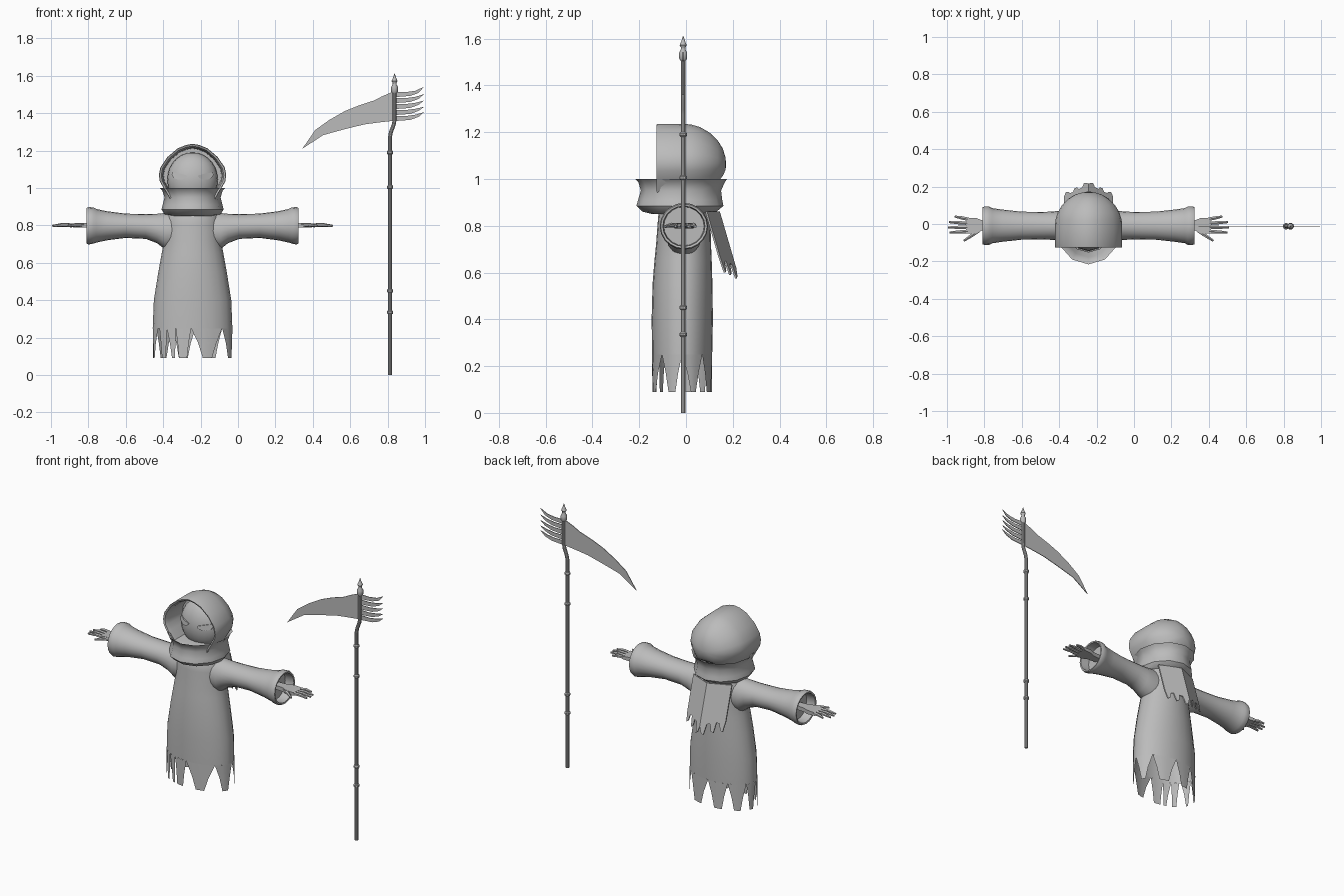
import bpy, bmesh, math
from mathutils import Vector

if "Cube" in bpy.data.objects:
    bpy.data.objects.remove(bpy.data.objects["Cube"])

CX = -0.243          # centre line of the figure
PY = -0.012          # depth of the pole
grey = bpy.data.materials.new("grey")
grey.diffuse_color = (0.5, 0.5, 0.5, 1)
grey.use_nodes = True
grey.node_tree.nodes["Principled BSDF"].inputs["Base Color"].default_value = grey.diffuse_color


def finish(name, bm, angle=35):
    bmesh.ops.recalc_face_normals(bm, faces=bm.faces)
    me = bpy.data.meshes.new(name)
    bm.to_mesh(me)
    bm.free()
    ob = bpy.data.objects.new(name, me)
    me.materials.append(grey)
    bpy.context.collection.objects.link(ob)
    bpy.ops.object.select_all(action='DESELECT')
    ob.select_set(True)
    bpy.context.view_layer.objects.active = ob
    bpy.ops.object.shade_smooth_by_angle(angle=math.radians(angle))
    return ob


def loft(bm, rings, cap_start=False, cap_end=False):
    """Skin closed rings of equal length."""
    vs = [[bm.verts.new(p) for p in r] for r in rings]
    n = len(vs[0])
    for a, b in zip(vs, vs[1:]):
        for i in range(n):
            j = (i + 1) % n
            bm.faces.new((a[i], a[j], b[j], b[i]))
    if cap_start:
        bm.faces.new(vs[0])
    if cap_end:
        bm.faces.new(vs[-1])


def oval(z, rx, ylo, yhi, n):
    """Horizontal oval ring with a vertex at the front."""
    return [(CX - rx * math.cos(t), (ylo + yhi) / 2 - (yhi - ylo) / 2 * math.sin(t), z)
            for t in (2 * math.pi * i / n for i in range(n))]


def tube(bm, pts, radii, n=8):
    """Round bar through points, each ring square to its path."""
    pts = [Vector(p) for p in pts]
    rings = []
    for i, (p, r) in enumerate(zip(pts, radii)):
        d = (pts[min(i + 1, len(pts) - 1)] - pts[max(i - 1, 0)]).normalized()
        u = d.cross(Vector((0, 1, 0)) if abs(d.y) < 0.8 else Vector((0, 0, 1))).normalized()
        v = d.cross(u)
        rings.append([p + r * (u * math.cos(t) + v * math.sin(t))
                      for t in (2 * math.pi * k / n for k in range(n))])
    loft(bm, rings, True, True)


def plate(bm, outline, back):
    """Outline of 3D points, thickened by the vector back."""
    loft(bm, [outline, [Vector(p) + Vector(back) for p in outline]], True, True)


# robe body, open at hem and neck
bm = bmesh.new()
loft(bm, [oval(*r, 24) for r in (
    (.25, .213, -.145, .112), (.40, .207, -.147, .115), (.55, .183, -.143, .113),
    (.65, .165, -.135, .11), (.72, .152, -.128, .107), (.80, .15, -.122, .105),
    (.85, .14, -.118, .10), (.88, .12, -.10, .09))])
finish("robe", bm)

# torn hem strips: start and end angle, tip angles
bm = bmesh.new()
for a0, a1, t0, t1 in ((4, 30, 13, 18), (34, 50, 40, 48), (50, 65, 59, 64),
                       (65, 88, 70, 82), (88, 138, 105, 119), (138, 180, 153, 167),
                       (180, 222, 197, 207), (222, 266, 235, 252), (266, 300, 277, 290),
                       (300, 335, 311, 323), (335, 364, 343, 353)):
    prev = None
    for k, z in ((0, .25), (.6, .17), (1, .09)):
        row = []
        for m in range(4):
            t = math.radians((a0 + (a1 - a0) * m / 3) * (1 - k) + (t0 + (t1 - t0) * m / 3) * k)
            row.append(bm.verts.new((CX - .213 * math.cos(t), -.0165 - .1285 * math.sin(t), z)))
        if prev:
            for m in range(3):
                bm.faces.new((prev[m], prev[m + 1], row[m + 1], row[m]))
        prev = row
finish("torn_hem", bm)

# sleeves with turned-in cuffs, and hands
SLEEVE = ((.06, .67, .868, .075), (.15, .674, .866, .08), (.19, .705, .862, .076),
          (.25, .728, .86, .073), (.36, .733, .863, .075), (.46, .72, .876, .086),
          (.515, .708, .888, .094), (.53, .703, .896, .102), (.555, .698, .898, .103),
          (.567, .703, .893, .099), (.565, .712, .884, .09), (.51, .715, .881, .086))
for side, s in (("left", -1), ("right", 1)):
    bm = bmesh.new()
    loft(bm, [[(CX + s * d, -.009 + ry * math.cos(t), (lo + hi) / 2 + (hi - lo) / 2 * math.sin(t))
               for t in (2 * math.pi * i / 20 for i in range(20))]
              for d, lo, hi, ry in SLEEVE], False, True)
    finish(side + "_sleeve", bm)

    bm = bmesh.new()
    loft(bm, [[(CX + s * d, y, z) for y, z in ((y0, .80 - h), (y1, .80 - h), (y1, .80 + h), (y0, .80 + h))]
              for d, y0, y1, h in ((.505, -.03, .015, .012), (.57, -.035, .02, .012),
                                   (.60, -.05, .032, .012), (.655, -.05, .034, .009))], True, True)
    for a, b in (((.645, .026), (.715, .04)), ((.645, .004), (.745, .01)),
                 ((.645, -.018), (.75, -.018)), ((.645, -.04), (.742, -.045)),
                 ((.585, -.035), (.667, -.09))):
        mid = ((a[0] + b[0]) / 2, (a[1] + b[1]) / 2)
        tube(bm, [(CX + s * d, y, z) for (d, y), z in ((a, .80), (mid, .803), (b, .797))],
             (.0105, .01, .006), 6)
    finish(side + "_hand", bm)

# cowl collar
bm = bmesh.new()
loft(bm, [oval(*r, 12) for r in (
    (.88, .12, -.14, .10), (.85, .11, -.145, .095), (.86, .15, -.185, .13),
    (.885, .166, -.212, .16), (.91, .16, -.205, .155), (.95, .15, -.193, .15),
    (.985, .161, -.203, .165), (1.0, .175, -.216, .176), (.993, .163, -.203, .163),
    (.95, .138, -.178, .138), (.88, .125, -.15, .115))])
finish("collar", bm, 40)

# hood: pointed arch swept back to a rounded rear, hollow at the front
HALF = [(.12, .94), (.155, 1.0), (.175, 1.035), (.18, 1.07), (.172, 1.11),
        (.135, 1.165), (.08, 1.212), (.035, 1.23)]
ARCH = HALF + [(0, 1.236)] + [(-x, z) for x, z in reversed(HALF)]


def arch(y, k):
    return [(CX + x * k, y, 1.06 + (z - 1.06) * k) for x, z in ARCH]


bm = bmesh.new()
loft(bm, [arch(*p) for p in (
    (.03, .86), (-.10, .88), (-.122, .93), (-.126, .985), (-.12, 1), (-.03, 1), (.02, .985),
    (.06, .92), (.10, .79), (.135, .60), (.157, .40), (.168, .2), (.171, .05))], True, True)
finish("hood", bm, 40)

# face inside the hood
FX, FY, FZ, FC = .135, .10, .145, (CX, .01, 1.045)
bm = bmesh.new()
bmesh.ops.create_uvsphere(bm, u_segments=24, v_segments=14, radius=1)
bmesh.ops.scale(bm, vec=(FX, FY, FZ), verts=bm.verts)
bmesh.ops.translate(bm, vec=FC, verts=bm.verts)
finish("face", bm)

# scowling eyes laid on the face
for side, s in (("left", -1), ("right", 1)):
    bm = bmesh.new()
    out = []
    for d, z in ((.028, 1.066), (.07, 1.078), (.108, 1.084), (.112, 1.07), (.102, 1.054),
                 (.08, 1.045), (.055, 1.046), (.036, 1.054)):
        k = max(0, 1 - (d / FX) ** 2 - ((z - FC[2]) / FZ) ** 2)
        out.append((CX + s * d, FC[1] - FY * math.sqrt(k) - .007, z))
    plate(bm, out, (0, .009, 0))
    finish(side + "_eye", bm)

# ragged back cape: two panels meeting at a raised fold
for side, s in (("left", -1), ("right", 1)):
    bm = bmesh.new()
    edge = [(0, .86), (0, .62), (.012, .585), (.025, .575), (.034, .635), (.052, .64), (.06, .60),
            (.075, .59), (.083, .65), (.10, .645), (.108, .61), (.122, .60), (.13, .66), (.13, .86)]
    out = [(CX + s * d, .145 + .07 * (.86 - z) / .24 - .055 * d / .13, z) for d, z in edge]
    plate(bm, out, (0, -.008, 0))
    finish(side + "_cape_panel", bm, 20)

# pole with a crook near the top
bm = bmesh.new()
tube(bm, [(.813, PY, 0), (.813, PY, 1.275), (.818, PY, 1.30), (.833, PY, 1.34),
          (.837, PY, 1.365), (.837, PY, 1.53)], [.0105] * 6, 10)
finish("pole", bm)

# pole rings
bm = bmesh.new()
for z in (.335, .45, 1.005, 1.19):
    tube(bm, [(.813, PY, z + dz) for dz in (-.01, -.005, .005, .01)], (.012, .017, .017, .012), 10)
finish("pole_rings", bm)

# spear finial
bm = bmesh.new()
tube(bm, [(.837, PY, z) for z in (1.505, 1.515, 1.54, 1.555, 1.562, 1.572, 1.59, 1.612)],
     (.011, .018, .018, .010, .010, .016, .008, .001), 10)
finish("finial", bm)

# scythe blade
bm = bmesh.new()
plate(bm, [(x, PY - .002, z) for x, z in (
    (.344, 1.21), (.413, 1.31), (.49, 1.365), (.573, 1.412), (.65, 1.443), (.728, 1.468), (.77, 1.49),
    (.837, 1.518), (.837, 1.36), (.75, 1.35), (.675, 1.34), (.573, 1.315), (.456, 1.283))], (0, .004, 0))
finish("blade", bm, 20)

# curved barbs behind the blade
bm = bmesh.new()
for z0, z1 in ((1.500, 1.542), (1.468, 1.502), (1.436, 1.468), (1.404, 1.434), (1.372, 1.406)):
    plate(bm, [(x, PY - .002, z) for x, z in (
        (.837, z0 + .014), (.90, z0 + .013), (.95, z0 + .02), (.995, z1),
        (.965, z0 + .008), (.92, z0 - .008), (.837, z0 - .014))], (0, .004, 0))
finish("barbs", bm, 20)
